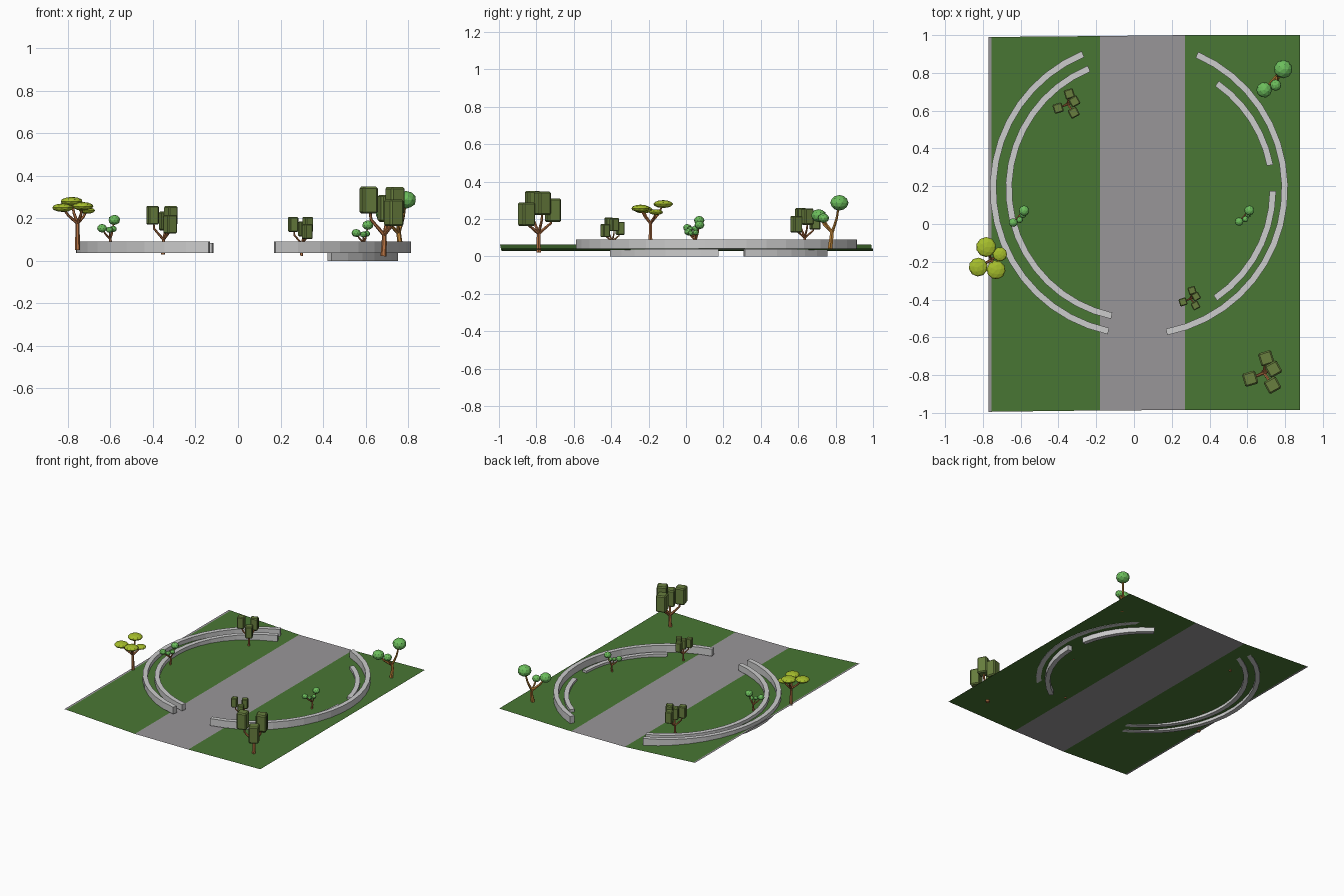
import bpy, bmesh, math
from mathutils import Vector, Matrix

if "Cube" in bpy.data.objects:
    bpy.data.objects.remove(bpy.data.objects["Cube"])


def material(name, r, g, b):
    m = bpy.data.materials.new(name)
    m.diffuse_color = [((c / 255 + 0.055) / 1.055) ** 2.4 for c in (r, g, b)] + [1]
    m.use_nodes = True
    m.node_tree.nodes["Principled BSDF"].inputs["Base Color"].default_value = m.diffuse_color
    return m


GRASS = material("grass_green", 73, 119, 52)
ROAD = material("road_grey", 153, 150, 153)
STONE = material("stone_grey", 204, 204, 204)
BARK = material("brown_bark", 184, 116, 68)
GOLD_BARK = material("golden_bark", 192, 134, 58)
OLIVE = material("olive_leaves", 104, 126, 62)
GREEN = material("fresh_green_leaves", 108, 190, 92)
LIME = material("lime_leaves", 166, 190, 44)


def finish(name, bm, *mats):
    me = bpy.data.meshes.new(name)
    bm.to_mesh(me)
    bm.free()
    ob = bpy.data.objects.new(name, me)
    for m in mats:
        me.materials.append(m)
    bpy.context.collection.objects.link(ob)
    return ob


# Ground sheet: grey kerb, left lawn, sunken road, right lawn
bm = bmesh.new()
profile = [(-0.77, 0.064, 0.99, -0.995), (-0.755, 0.063, 0.99, -0.994),
           (-0.18, 0.03, 0.995, -0.987), (0.27, 0.03, 1.0, -0.985),
           (0.878, 0.042, 1.0, -0.985)]
rows = [(bm.verts.new((x, y0, z)), bm.verts.new((x, y1, z))) for x, z, y1, y0 in profile]
for i, mat in enumerate((1, 0, 1, 0)):
    a, b = rows[i], rows[i + 1]
    f = bm.faces.new((a[0], b[0], b[1], a[1]))
    f.material_index = mat
finish("ground", bm, GRASS, ROAD)


# Curved walls: box section swept along an arc
def wall(name, centre, radius, start, end, z0, z1, segs, width=0.034):
    bm = bmesh.new()
    rings = []
    for i in range(segs + 1):
        a = math.radians(start + (end - start) * i / segs)
        rings.append([bm.verts.new((centre[0] + r * math.cos(a), centre[1] + r * math.sin(a), z))
                      for r, z in ((radius - width / 2, z0), (radius + width / 2, z0),
                                   (radius + width / 2, z1), (radius - width / 2, z1))])
    for a, b in zip(rings, rings[1:]):
        for k in range(4):
            bm.faces.new((a[k], a[(k + 1) % 4], b[(k + 1) % 4], b[k]))
    bm.faces.new(rings[0])
    bm.faces.new(rings[-1])
    bmesh.ops.recalc_face_normals(bm, faces=bm.faces)
    finish(name, bm, STONE)


C, CI = (0.025, 0.187), (0.045, 0.18)
wall("left_outer_wall", C, 0.771, 112.5, 258, 0.038, 0.09, 18)
wall("left_inner_wall", C, 0.688, 112.5, 258, 0.036, 0.083, 18)
wall("right_outer_wall", C, 0.773, -79, 66.5, 0.036, 0.09, 18)
wall("right_inner_wall_back", CI, 0.688, 11, 55, 0.0, 0.055, 6)
wall("right_inner_wall_front", CI, 0.69, -56, -0.5, 0.0, 0.055, 7)


# Tapered six-sided limb through a few points
def limb(bm, pts, r0, r1, sides=6):
    pts = [Vector(p) for p in pts]
    rings = []
    for i, p in enumerate(pts):
        d = pts[min(i + 1, len(pts) - 1)] - pts[max(i - 1, 0)]
        q = Vector((0, 0, 1)).rotation_difference(d.normalized())
        r = r0 + (r1 - r0) * i / (len(pts) - 1)
        rings.append([bm.verts.new(p + q @ Vector((r * math.cos(t), r * math.sin(t), 0)))
                      for t in (math.tau * k / sides for k in range(sides))])
    for a, b in zip(rings, rings[1:]):
        for k in range(sides):
            bm.faces.new((a[k], a[(k + 1) % sides], b[(k + 1) % sides], b[k]))
    bm.faces.new(rings[0][::-1])
    bm.faces.new(rings[-1])


# Tree: clumps are (x, y, z, radius) offsets from the base
def tree(name, base, scale, clumps, shape, leaf, bark, trunk, r, elbow):
    bm = bmesh.new()
    limb(bm, trunk, r, r * 0.75)
    top = Vector(trunk[-1])
    for x, y, z, _ in clumps:
        mid = Vector((top.x + (x - top.x) * elbow, top.y + (y - top.y) * elbow,
                      top.z + (z - top.z) * 0.4))
        limb(bm, [top - Vector((0, 0, 0.01)), mid, (x, y, z)], r * 0.65, r * 0.4)
    place = Matrix.Translation(base) @ Matrix.Scale(scale, 4)
    bm.transform(place)
    finish(name + "_trunk", bm, bark)

    bm = bmesh.new()
    for i, (x, y, z, rad) in enumerate(clumps):
        mat = place @ Matrix.Translation((x, y, z))
        if shape == "box":
            part = bmesh.new()
            bmesh.ops.create_cube(part, size=1)
            part.transform(Matrix.Diagonal((rad * 2, rad * 2, rad * 3.5, 1)))
            bmesh.ops.bevel(part, geom=part.edges[:], offset=rad * 0.22, segments=1,
                            affect='EDGES')
            part.transform(mat @ Matrix.Rotation(math.radians(17 + 12 * (i % 2)), 4, 'Z'))
            tmp = bpy.data.meshes.new("clump")
            part.to_mesh(tmp)
            part.free()
            bm.from_mesh(tmp)
            bpy.data.meshes.remove(tmp)
        else:
            flat = 0.4 if shape == "flat" else 0.85
            mat = mat @ Matrix.Rotation(0.9 * i, 4, 'Z') @ Matrix.Diagonal((1, 1, flat, 1))
            bmesh.ops.create_icosphere(bm, subdivisions=2, radius=rad, matrix=mat)
    finish(name + "_leaves", bm, leaf)


# Olive trees with boxy clumps
boxy = [(0.004, 0.077, 0.225, 0.036), (0.042, 0.02, 0.262, 0.036),
        (-0.081, -0.031, 0.264, 0.036), (0.037, -0.065, 0.204, 0.036)]
for name, base, s in (("large_olive_tree", (0.696, -0.788, 0.022), 1),
                      ("back_olive_tree", (-0.345, 0.635, 0.03), 0.7),
                      ("front_olive_tree", (0.305, -0.395, 0.024), 0.56)):
    tree(name, base, s, boxy, "box", OLIVE, BARK,
         [(-0.012, 0, 0), (-0.008, 0, 0.06), (-0.008, 0, 0.11)], 0.014, 0.85)

# Round-crowned trees with crooked golden trunks
rounded = [(0.035, 0.05, 0.247, 0.049), (-0.066, -0.06, 0.178, 0.041),
           (-0.005, -0.035, 0.165, 0.03), (0.025, 0.012, 0.172, 0.031)]
for name, base, s, bark in (("large_round_tree", (0.755, 0.77, 0.04), 1, GOLD_BARK),
                            ("left_round_tree", (-0.602, 0.042, 0.052), 0.57, BARK),
                            ("right_round_tree", (0.592, 0.045, 0.035), 0.54, BARK)):
    crown = rounded[:3] if s == 1 else rounded
    tree(name, base, s, crown, "round", GREEN, bark,
         [(0, 0, 0), (0.006, 0.006, 0.05), (0, 0.012, 0.1)], 0.014, 0.6)

# Flat-crowned lime tree
flat = [(-0.028, 0.068, 0.228, 0.053), (0.045, 0.03, 0.185, 0.038),
        (-0.07, -0.038, 0.198, 0.05), (0.025, -0.053, 0.205, 0.05)]
tree("lime_tree", (-0.755, -0.19, 0.052), 1, flat, "flat", LIME, BARK,
     [(0, 0, 0), (0, 0, 0.07), (0, 0, 0.135)], 0.012, 0.6)
